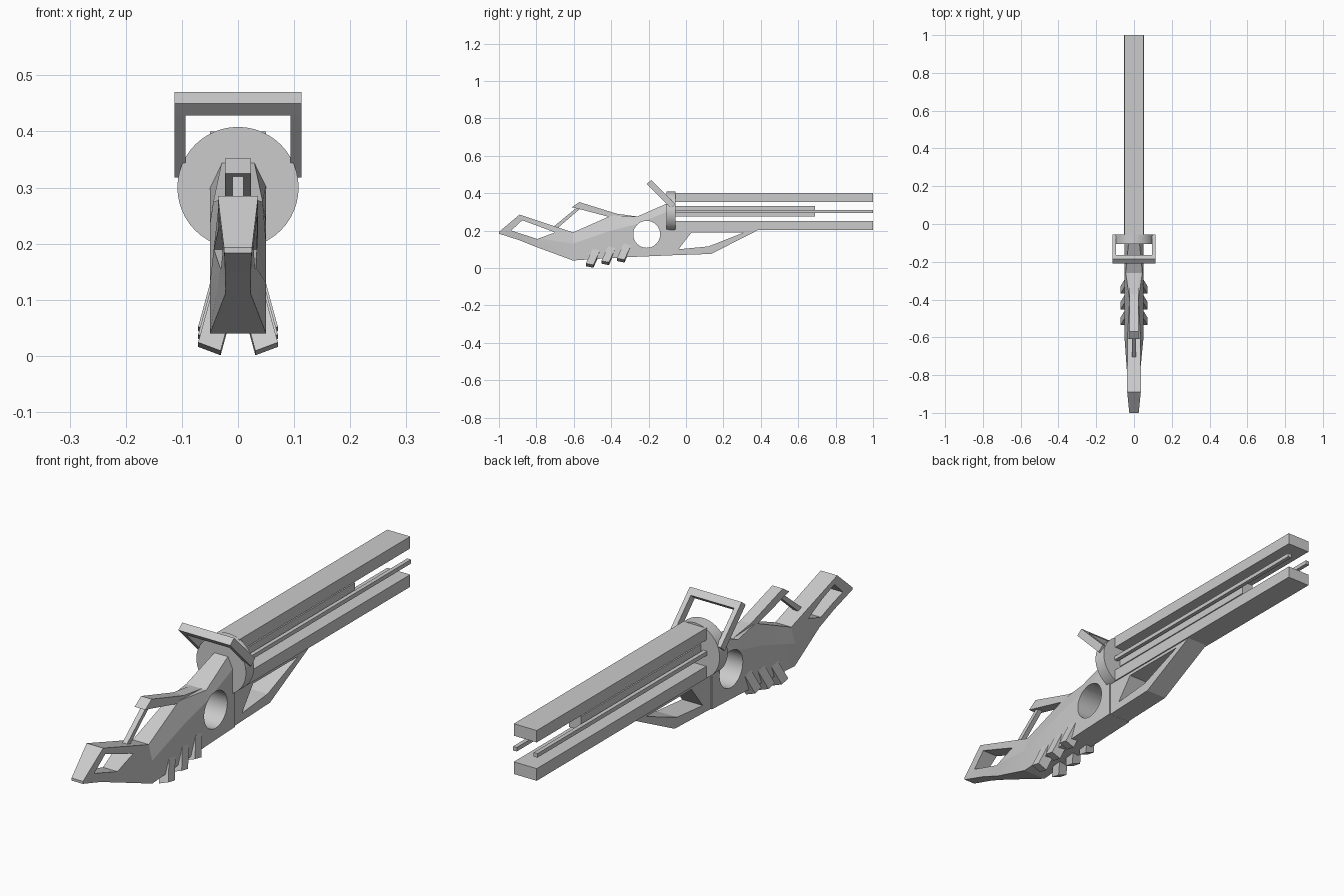
import bpy, bmesh, math

cube = bpy.data.objects.get("Cube")
if cube:
    bpy.data.objects.remove(cube, do_unlink=True)


def make_object(name, bm):
    bmesh.ops.recalc_face_normals(bm, faces=bm.faces[:])
    mesh = bpy.data.meshes.new(name)
    bm.to_mesh(mesh)
    bm.free()
    obj = bpy.data.objects.new(name, mesh)
    bpy.context.collection.objects.link(obj)
    return obj


def loft(name, rings):
    """Skin a list of equal-length point rings and cap both ends."""
    bm = bmesh.new()
    loops = [[bm.verts.new(p) for p in ring] for ring in rings]
    n = len(loops[0])
    for a, b in zip(loops, loops[1:]):
        for i in range(n):
            j = (i + 1) % n
            bm.faces.new((a[i], a[j], b[j], b[i]))
    bm.faces.new(loops[0])
    bm.faces.new(loops[-1][::-1])
    return make_object(name, bm)


def prism(name, profile, x0, x1):
    """Extrude a side profile of (y, z) points across x."""
    return loft(name, [[(x, y, z) for y, z in profile] for x in (x0, x1)])


def box(name, x, y, z):
    return prism(name, [(y[0], z[0]), (y[1], z[0]), (y[1], z[1]), (y[0], z[1])], *x)


def hull(name, stations):
    """Six-sided hull; station = y, (z, half width) at bottom, crease and top."""
    rings = []
    for y, *levels in stations:
        right = [(w, y, z) for z, w in levels]
        left = [(-w, y, z) for z, w in reversed(levels)]
        rings.append(right + left)
    return loft(name, rings)


def cylinder(name, radius, depth, location, axis):
    bm = bmesh.new()
    bmesh.ops.create_cone(bm, cap_ends=True, segments=48, radius1=radius,
                          radius2=radius, depth=depth)
    obj = make_object(name, bm)
    obj.location = location
    obj.rotation_euler = (math.pi / 2, 0, 0) if axis == "y" else (0, math.pi / 2, 0)
    return obj


def cut(target, cutter):
    mod = target.modifiers.new(cutter.name, "BOOLEAN")
    mod.operation = "DIFFERENCE"
    mod.solver = "EXACT"
    mod.object = cutter
    cutter.hide_render = True
    bpy.ops.object.select_all(action="DESELECT")
    bpy.context.view_layer.objects.active = target
    target.select_set(True)
    bpy.ops.object.modifier_apply(modifier=mod.name)
    bpy.data.objects.remove(cutter, do_unlink=True)


def smooth(obj):
    bpy.ops.object.select_all(action="DESELECT")
    bpy.context.view_layer.objects.active = obj
    obj.select_set(True)
    bpy.ops.object.shade_smooth_by_angle(angle=math.radians(10))


# Stock and body, with the stock opening and the round through-hole
body = hull("stock_and_body", [
    (-1.0, (.183, .024), (.188, .025), (.193, .025)),
    (-.89, (.148, .023), (.20, .03), (.285, .036)),
    (-.80, (.112, .022), (.16, .031), (.255, .036)),
    (-.605, (.04, .05), (.13, .05), (.19, .035)),
    (-.40, (.053, .05), (.20, .05), (.28, .023)),
    (-.26, (.06, .05), (.235, .05), (.275, .044)),
    (-.09, (.067, .05), (.305, .05), (.35, .028)),
])
cut(body, prism("stock_cutter",
                [(-.935, .20), (-.875, .255), (-.70, .19), (-.795, .155)], -.2, .2))
cut(body, cylinder("hole_cutter", .072, .4, (0, -.21, .18), "x"))
smooth(body)

# Raised fin over the stock and its thin strut
prism("top_fin", [(-.61, .325), (-.57, .352), (-.37, .29), (-.26, .275),
                  (-.40, .27), (-.57, .315)], -.023, .023)
prism("fin_strut", [(-.715, .215), (-.585, .322), (-.56, .322), (-.69, .21)],
      -.01, .01)

# Lower front guard
guard = prism("front_guard", [(-.10, .067), (.135, .075), (.39, .205), (-.10, .205)],
              -.045, .045)
cut(guard, prism("guard_cutter",
                 [(-.04, .10), (.12, .115), (.31, .19), (.03, .19)], -.2, .2))

# Round collar
smooth(cylinder("collar", .108, .05, (0, -.08, .3), "y"))

# Barrels, centre rail and side rods
box("upper_barrel", (-.05, .05), (-.06, 1), (.353, .4))
box("lower_barrel", (-.05, .05), (-.06, 1), (.202, .25))
box("center_rail", (-.026, .026), (-.06, .69), (.275, .33))

for side, label in ((1, "left"), (-1, "right")):
    box(f"{label}_rod", (side * .037, side * .053), (-.06, 1), (.294, .31))

    # Slanted pegs under the body
    for i in range(3):
        y, z = -.515 + i * .083, i * .014
        rings = []
        for dx, dy, dz in ((0, 0, 0), (-.03, .05, .11)):
            rings.append([(side * (x + dx), y + dy + e, z + dz + h - e * .2)
                          for x, h, e in ((.031, .005, -.02), (.071, .02, -.02),
                                          (.071, .02, .02), (.031, .005, .02))])
        loft(f"{label}_peg_{i + 1}", rings)

    # Sight frame legs
    prism(f"{label}_sight_leg", [(-.21, .45), (-.185, .47), (-.055, .34), (-.08, .318)],
          side * .094, side * .113)

# Sight frame crossbar
prism("sight_crossbar", [(-.21, .45), (-.185, .47), (-.164, .449), (-.189, .428)],
      -.113, .113)
